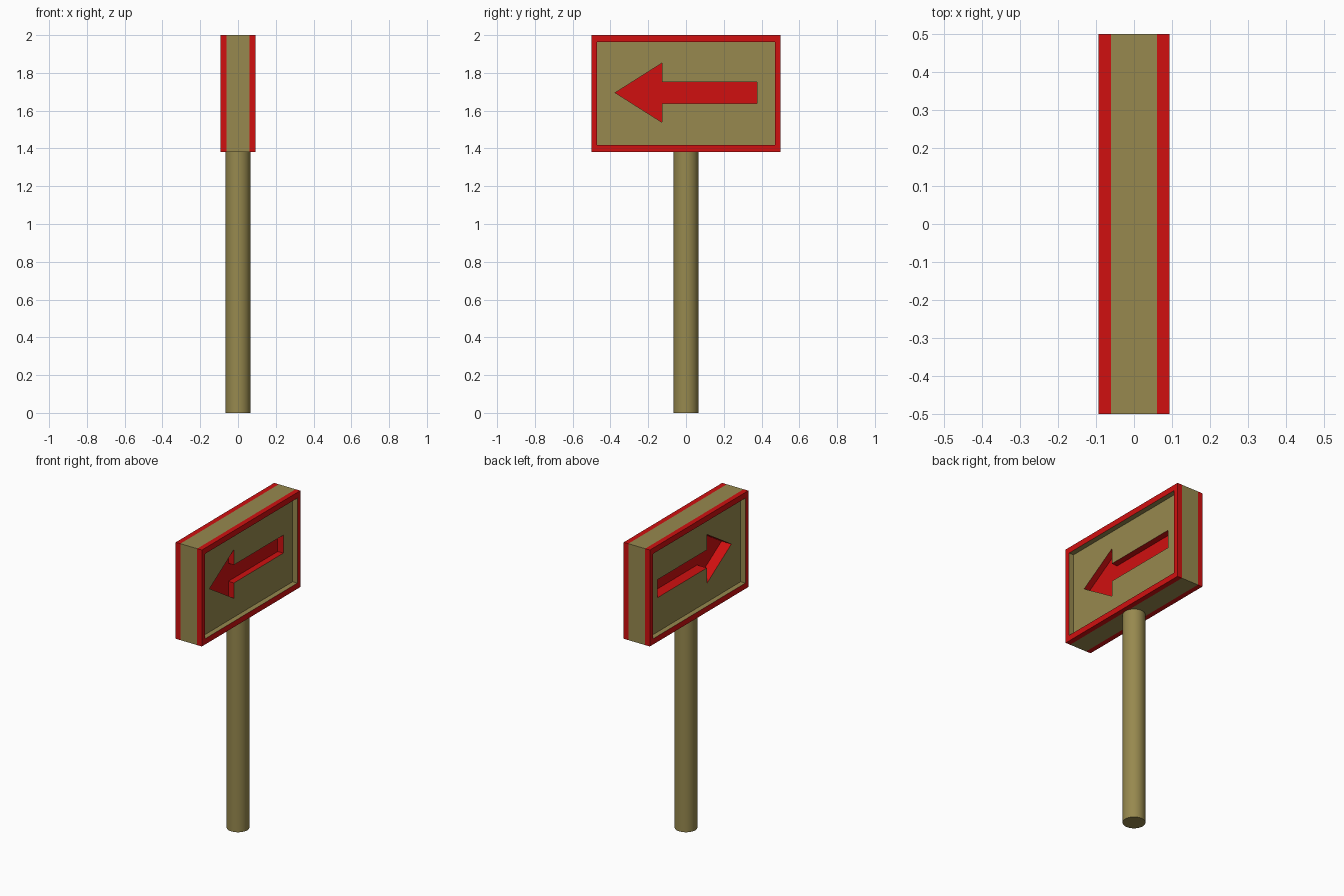
import bpy
import bmesh

if "Cube" in bpy.data.objects:
    bpy.data.objects.remove(bpy.data.objects["Cube"], do_unlink=True)

# Sign dimensions
BOTTOM, TOP, HALF_LENGTH = 1.38, 2.0, 0.5
PANEL_X, OUTER_X = 0.06, 0.093


def make_material(name, colour):
    mat = bpy.data.materials.new(name)
    mat.use_nodes = True
    mat.diffuse_color = colour
    mat.node_tree.nodes["Principled BSDF"].inputs["Base Color"].default_value = colour
    return mat


wood = make_material("olive wood", (0.31, 0.25, 0.077, 1))
red = make_material("red paint", (0.63, 0.005, 0.005, 1))


def add_object(name, bm):
    bmesh.ops.recalc_face_normals(bm, faces=bm.faces[:])
    mesh = bpy.data.meshes.new(name)
    bm.to_mesh(mesh)
    bm.free()
    mesh.materials.append(wood)
    mesh.materials.append(red)
    obj = bpy.data.objects.new(name, mesh)
    bpy.context.collection.objects.link(obj)
    return obj


def rectangle(inset_y=0.0, inset_z=0.0):
    y, low, high = HALF_LENGTH - inset_y, BOTTOM + inset_z, TOP - inset_z
    return [(-y, low), (y, low), (y, high), (-y, high)]


def prism(name, outline, x0, x1):
    """Extrude a (y, z) outline along x."""
    bm = bmesh.new()
    face = bm.faces.new([bm.verts.new((x0, y, z)) for y, z in outline])
    result = bmesh.ops.extrude_face_region(bm, geom=[face])
    for item in result["geom"]:
        if isinstance(item, bmesh.types.BMVert):
            item.co.x = x1
    return add_object(name, bm)


def rim(name, x0, x1):
    """Rectangular border: red outside, wood on the inner walls."""
    bm = bmesh.new()
    loops = [[bm.verts.new((x, y, z)) for y, z in outline]
             for x, outline in ((x0, rectangle()), (x1, rectangle()),
                                (x1, rectangle(0.03, 0.037)),
                                (x0, rectangle(0.03, 0.037)))]
    for k in range(3):
        a, b = loops[k], loops[k + 1]
        for i in range(4):
            j = (i + 1) % 4
            face = bm.faces.new((a[i], a[j], b[j], b[i]))
            face.material_index = 0 if k == 2 else 1
    for i in range(4):
        j = (i + 1) % 4
        bm.faces.new((loops[3][i], loops[3][j], loops[0][j], loops[0][i]))
    return add_object(name, bm)


# Board core with an arrow sunk into each side
board = prism("sign_board", rectangle(), -PANEL_X, PANEL_X)
MID = 1.695
arrow = [(-0.375, MID), (-0.127, MID - 0.157), (-0.127, MID - 0.058),
         (0.375, MID - 0.058), (0.375, MID + 0.058),
         (-0.127, MID + 0.058), (-0.127, MID + 0.157)]
cutters = []
for side, depth in ((1, 0.04), (-1, 0.07)):
    cutter = prism("arrow_cutter", arrow, side * (PANEL_X - depth), side * (PANEL_X + 0.05))
    cutter.hide_render = True
    cutters.append(cutter)
    mod = board.modifiers.new("arrow_recess", "BOOLEAN")
    mod.operation = "DIFFERENCE"
    mod.solver = "EXACT"
    mod.object = cutter
bpy.context.view_layer.objects.active = board
for mod in list(board.modifiers):
    bpy.ops.object.modifier_apply(modifier=mod.name)
for cutter in cutters:
    bpy.data.objects.remove(cutter, do_unlink=True)

# Every face inside the arrow recesses is red
for face in board.data.polygons:
    c = face.center
    inside = abs(c.x) < PANEL_X - 0.001 and abs(c.y) < 0.4 and abs(c.z - MID) < 0.2
    face.material_index = 1 if inside else 0

# Raised border on both sides
rim("left_rim", PANEL_X, OUTER_X)
rim("right_rim", -PANEL_X, -OUTER_X)

# Round post
bpy.ops.mesh.primitive_cylinder_add(vertices=32, radius=0.066, depth=BOTTOM,
                                    location=(0, 0, BOTTOM / 2))
post = bpy.context.object
post.name = "post"
post.data.materials.append(wood)
bpy.ops.object.shade_smooth_by_angle()
